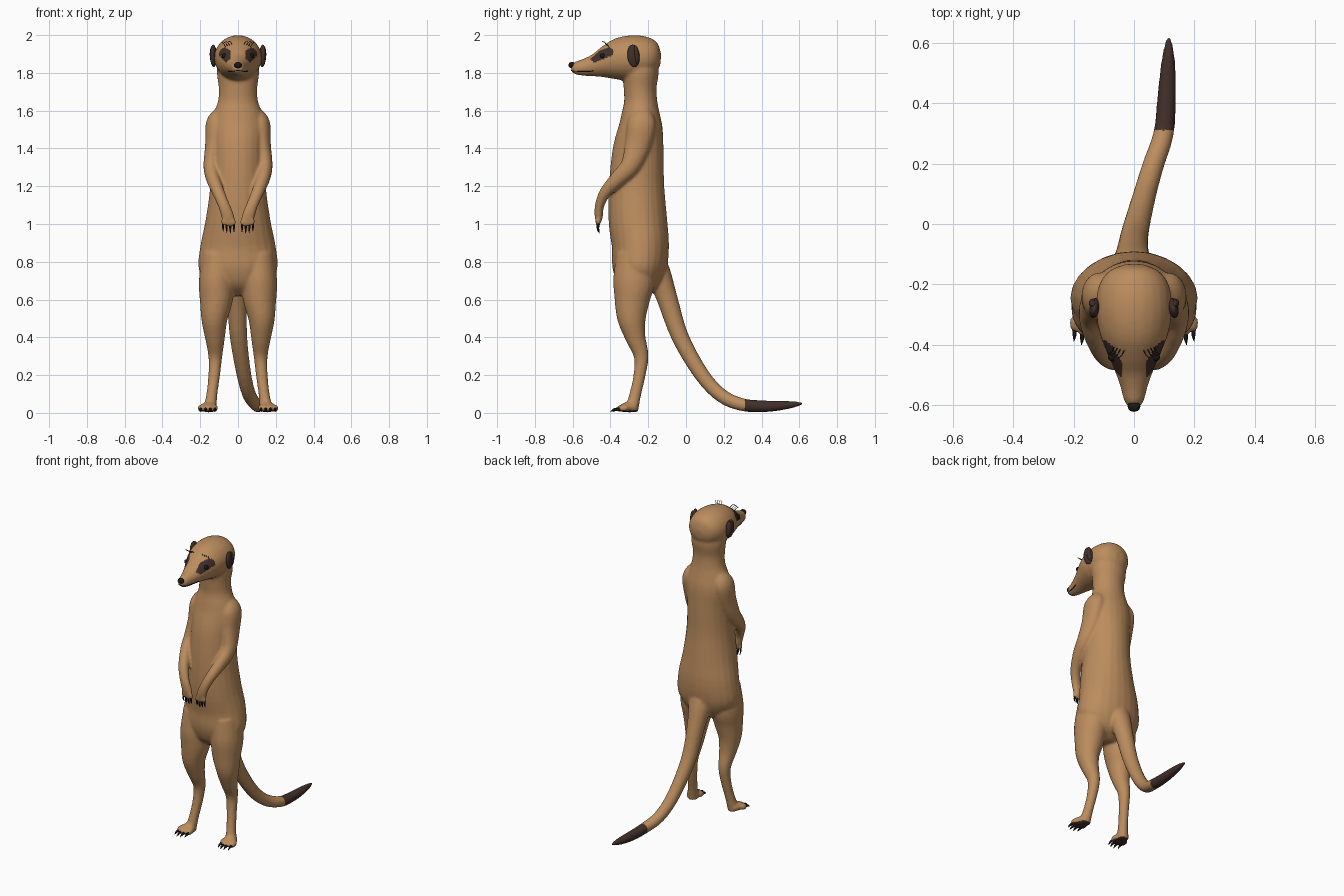
import bpy, bmesh, math
from mathutils import Vector

cube = bpy.data.objects.get("Cube")
if cube:
    bpy.data.objects.remove(cube)


def material(name, rgb):
    m = bpy.data.materials.new(name)
    m.use_nodes = True
    m.diffuse_color = (*rgb, 1)
    m.node_tree.nodes["Principled BSDF"].inputs["Base Color"].default_value = (*rgb, 1)
    return m


TAN = material("tan fur", (0.50, 0.265, 0.112))
DARK = material("dark brown fur", (0.055, 0.029, 0.023))
BLACK = material("black", (0.012, 0.009, 0.008))


def catmull(keys, steps):
    """Smoothly interpolate rows of numbers."""
    rows = []
    for i in range(len(keys) - 1):
        a, b = keys[max(i - 1, 0)], keys[i]
        c, d = keys[i + 1], keys[min(i + 2, len(keys) - 1)]
        for s in range(steps):
            t = s / steps
            rows.append([q + t / 2 * (r - p + t * (2 * p - 5 * q + 4 * r - w + t * (3 * (q - r) + w - p)))
                         for p, q, r, w in zip(a, b, c, d)])
    return rows + [list(keys[-1])]


def loft(bm, keys, side=1, steps=4, sides=24):
    """Elliptical sections (x, y, z, half width, half depth) swept along a path."""
    rows = catmull(keys, steps)
    pts = [Vector((r[0] * side, r[1], r[2])) for r in rows]
    rings = []
    for i, (p, row) in enumerate(zip(pts, rows)):
        t = (pts[min(i + 1, len(pts) - 1)] - pts[max(i - 1, 0)]).normalized()
        u = Vector((1, 0, 0))
        u = (u - t * u.dot(t)).normalized()
        v = t.cross(u)
        ring = []
        for k in range(sides):
            a = math.tau * k / sides
            ring.append(bm.verts.new(p + u * max(row[3], .001) * math.cos(a) + v * max(row[4], .001) * math.sin(a)))
        rings.append(ring)
    for a, b in zip(rings, rings[1:]):
        for k in range(sides):
            n = (k + 1) % sides
            bm.faces.new((a[k], a[n], b[n], b[k]))
    bm.faces.new(rings[0][::-1])
    bm.faces.new(rings[-1])


def finish(bm, name, mat):
    bmesh.ops.recalc_face_normals(bm, faces=bm.faces[:])
    me = bpy.data.meshes.new(name)
    bm.to_mesh(me)
    bm.free()
    me.materials.append(mat)
    me.shade_smooth()
    ob = bpy.data.objects.new(name, me)
    bpy.context.collection.objects.link(ob)
    return ob


def ball(name, loc, size, mat, rot=(0, 0, 0)):
    bpy.ops.mesh.primitive_uv_sphere_add(segments=20, ring_count=12, radius=1, location=loc, rotation=rot)
    ob = bpy.context.object
    ob.name = name
    ob.scale = size
    ob.data.materials.append(mat)
    ob.data.shade_smooth()
    return ob


# Body sections: half width, front y, back y at each height
trunk = [(.62, .05, -.30, -.22), (.67, .15, -.36, -.15), (.76, .208, -.39, -.105),
         (.88, .20, -.392, -.09), (1.02, .172, -.41, -.10), (1.2, .147, -.408, -.115),
         (1.38, .14, -.39, -.118), (1.5, .145, -.36, -.122), (1.58, .13, -.342, -.138),
         (1.65, .106, -.328, -.152), (1.72, .102, -.33, -.156), (1.8, .112, -.335, -.145),
         (1.88, .105, -.32, -.15)]
trunk = [(0, (f + b) / 2, z, w, (b - f) / 2) for z, w, f, b in trunk]

# Head sections run from the back of the skull to the muzzle
skull = [(-.134, 1.87, .03, .03), (-.155, 1.872, .08, .076), (-.2, 1.878, .115, .108),
         (-.27, 1.88, .126, .12), (-.35, 1.872, .117, .114), (-.42, 1.856, .092, .088),
         (-.48, 1.84, .066, .061), (-.54, 1.829, .045, .045), (-.585, 1.826, .033, .034),
         (-.607, 1.828, .018, .018)]
skull = [(0, y, z, w, h) for y, z, w, h in skull]

tail = [(0, -.20, .86, .08, .06), (-.005, -.15, .75, .075, .065), (-.005, -.098, .6, .055, .055),
        (.003, -.03, .4, .046, .046), (.032, .085, .2, .039, .04), (.062, .19, .09, .036, .037),
        (.098, .30, .043, .034, .034), (.108, .42, .035, .031, .031),
        (.113, .53, .041, .024, .023), (.115, .60, .048, .013, .011), (.115, .622, .05, .004, .004)]

leg = [(.10, -.27, .84, .09, .10), (.112, -.275, .7, .095, .11), (.115, -.285, .6, .088, .094),
       (.125, -.288, .5, .070, .076), (.122, -.268, .4, .053, .054), (.12, -.237, .3, .037, .039),
       (.126, -.246, .2, .031, .032), (.138, -.268, .1, .029, .031), (.148, -.285, .03, .034, .035),
       (.15, -.288, .008, .034, .035)]

arm = [(.085, -.23, 1.59, .04, .05), (.115, -.235, 1.53, .055, .075), (.126, -.255, 1.42, .048, .068),
       (.142, -.295, 1.31, .041, .052), (.134, -.355, 1.245, .037, .043), (.105, -.425, 1.17, .033, .032),
       (.075, -.457, 1.1, .031, .025), (.054, -.462, 1.04, .034, .022), (.05, -.462, 1.01, .028, .014)]

bm = bmesh.new()
for part in (trunk, skull, tail):
    loft(bm, part)

claws = bmesh.new()
for side in (1, -1):
    loft(bm, leg, side)
    loft(bm, arm, side)
    loft(bm, [(.15, -.265, .028, .03, .025), (.158, -.31, .03, .042, .028), (.16, -.34, .024, .042, .02)], side)
    for i in range(4):
        # Hind toes with forward claws
        x = .122 + .025 * i
        reach = -.372 + .012 * abs(i - 1.5)
        loft(bm, [(x, -.31, .026, .015, .018), (x, reach + .02, .024, .016, .019),
                  (x, reach, .018, .010, .012)], side)
        loft(claws, [(x, reach + .008, .02, .008, .009), (x, reach - .016, .017, .006, .007),
                     (x + .002, reach - .034, .006, .001, .001)], side, sides=8)
        # Fingers with drooping claws
        x = .022 + .019 * i
        low = .985 + .006 * abs(i - 1.2)
        loft(bm, [(.04 + .008 * i, -.462, 1.045, .011, .015), (x, -.466, low + .02, .011, .014),
                  (x, -.464, low, .008, .010)], side)
        loft(claws, [(x, -.464, low + .008, .006, .007), (x, -.466, low - .014, .005, .006),
                     (x - .001, -.458, low - .036, .001, .001)], side, sides=8)
finish(claws, "claws", BLACK)

# Fuse all limbs into one continuous skin
body = finish(bm, "body", TAN)
mod = body.modifiers.new("fuse", "REMESH")
mod.mode = "VOXEL"
mod.voxel_size = .0075
mod = body.modifiers.new("relax", "SMOOTH")
mod.factor = .5
mod.iterations = 9
bpy.context.view_layer.update()
skin = bpy.data.meshes.new_from_object(body.evaluated_get(bpy.context.evaluated_depsgraph_get()))
body.modifiers.clear()
body.data = skin
skin.materials.clear()
skin.materials.append(TAN)
skin.materials.append(DARK)
skin.shade_smooth()


def is_dark(c, n):
    """Tail tip, soles and slanted eye patches."""
    if c.y > .31 and c.z < .2:
        return True
    if c.z < .014 and n.z < -.5 and c.y < -.2:
        return True
    if c.z > 1.8 and c.y < -.38 and abs(c.x) > .04:
        t = min(max((c.y + .48) / .07, 0), 1)
        return math.hypot(c.y + .48 - .07 * t, c.z - 1.882 - .028 * t) < .026
    return False


for f in skin.polygons:
    f.material_index = int(is_dark(f.center, f.normal))
bpy.context.view_layer.update()


def on_skin(x, y, z, lift=0):
    hit, loc, normal, index = body.closest_point_on_mesh(Vector((x, y, z)))
    return loc + normal * lift


def strand(name, points, radius, mat):
    cu = bpy.data.curves.new(name, "CURVE")
    cu.dimensions = "3D"
    cu.bevel_depth = radius
    cu.bevel_resolution = 1
    sp = cu.splines.new("POLY")
    sp.points.add(len(points) - 1)
    for p, co in zip(sp.points, points):
        p.co = (*co, 1)
    cu.materials.append(mat)
    ob = bpy.data.objects.new(name, cu)
    bpy.context.collection.objects.link(ob)


# Face details
ball("nose", (0, -.604, 1.841), (.021, .018, .017), BLACK)
for side, label in ((1, "left"), (-1, "right")):
    ball(label + "_eye", on_skin(side * .09, -.452, 1.897, -.004), (.014, .014, .014), BLACK)
    ball(label + "_ear", (side * .13, -.278, 1.89), (.017, .033, .06), DARK, (.12, 0, side * .2))
    ball(label + "_ear_rim", (side * .134, -.262, 1.895), (.016, .014, .05), DARK, (.12, 0, side * .2))
    strand(label + "_mouth", [on_skin(side * x, y, z) for x, y, z in
           ((0, -.62, 1.812), (.02, -.60, 1.81), (.035, -.57, 1.806), (.045, -.53, 1.803), (.055, -.49, 1.808))],
           .003, BLACK)
    for i in range(4):
        root = on_skin(side * (.035 + .017 * i), -.425, 1.96)
        strand(label + "_brow_hair", [root, root + Vector((side * .008, -.016, .014)),
               root + Vector((side * .02, -.025, .016 + .003 * i))], .0015, BLACK)
